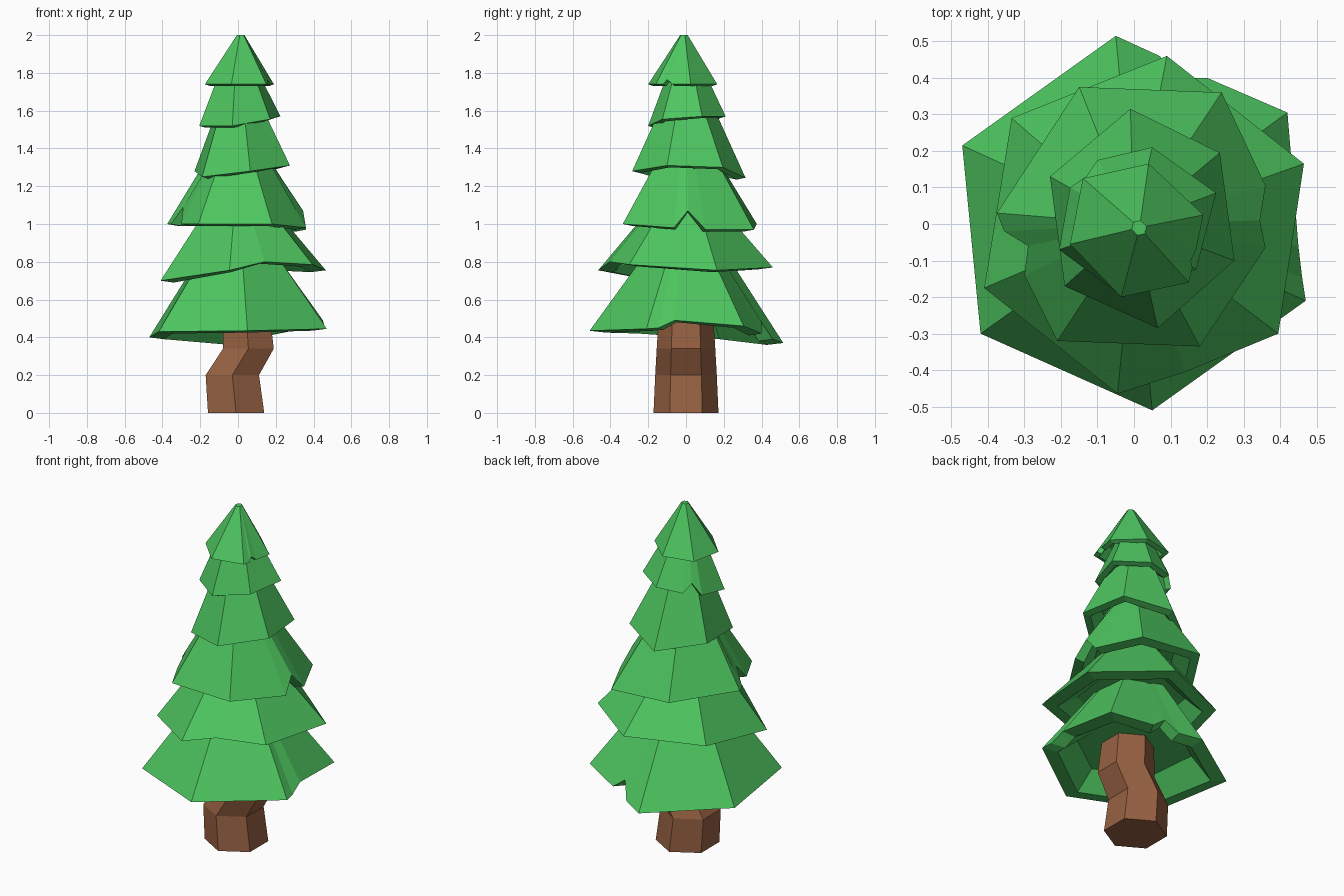
import bpy, bmesh
from math import cos, sin, radians


def material(name, rgb):
    m = bpy.data.materials.new(name)
    m.diffuse_color = (*rgb, 1)
    return m


GREEN = material("needles", (0.075, 0.56, 0.115))
BROWN = material("bark", (0.31, 0.12, 0.055))


def loft(name, rings, mat):
    """Skin equal-length rings, cap both ends."""
    bm = bmesh.new()
    loops = [[bm.verts.new(p) for p in ring] for ring in rings]
    n = len(loops[0])
    for a, b in zip(loops, loops[1:]):
        for i in range(n):
            j = (i + 1) % n
            bm.faces.new((a[i], a[j], b[j], b[i]))
    bm.faces.new(loops[0][::-1])
    bm.faces.new(loops[-1])
    bmesh.ops.recalc_face_normals(bm, faces=bm.faces[:])
    me = bpy.data.meshes.new(name)
    bm.to_mesh(me)
    bm.free()
    me.materials.append(mat)
    ob = bpy.data.objects.new(name, me)
    bpy.context.collection.objects.link(ob)


def tier(name, rim, top, k, lip, centre=(0.0, 0.0)):
    """Skirt with a recessed underside: rim points, top height, top/rim scale, lip width."""
    cx, cy = centre
    low = sum(p[2] for p in rim) / len(rim)

    def ring(s, z=None, dz=0.0):
        return [(cx + (x - cx) * s, cy + (y - cy) * s, (h if z is None else z) + dz)
                for x, y, h in rim]
    loft(name, [ring(k, top), ring(1), ring(1 - lip, dz=-0.01),
                ring(0.62, low + (top - low) * 0.2)], GREEN)


# bent hexagonal trunk
loft("trunk", [[(cx + r * cos(radians(30 + 60 * i)), r * sin(radians(30 + 60 * i)), z)
                for i in range(6)]
               for cx, r, z in [(-0.01, 0.172, 0), (-0.03, 0.163, 0.2),
                                (0.055, 0.155, 0.34), (0.04, 0.14, 0.58)]], BROWN)

# skirts of branches, bottom to top; three-point runs are torn notches
tier("branches_1", [(0.42, 0.305, 0.46), (0.20, 0.40, 0.42), (0.12, 0.40, 0.48),
                    (0.07, 0.46, 0.39), (-0.05, 0.515, 0.37), (-0.47, 0.215, 0.40),
                    (-0.42, -0.30, 0.43), (0.05, -0.51, 0.435), (0.47, -0.21, 0.445),
                    (0.46, -0.145, 0.45), (0.45, -0.06, 0.49)],
     0.90, 0.34, 0.17)
tier("branches_2", [(0.465, 0.165, 0.755), (0.09, 0.46, 0.77), (-0.335, 0.29, 0.76),
                    (-0.41, -0.175, 0.70), (-0.045, -0.465, 0.755), (0.14, -0.405, 0.80),
                    (0.395, -0.30, 0.785)],
     1.12, 0.34, 0.17)
tier("branches_3", [(0.36, 0.105, 0.97), (0.345, 0.01, 1.07), (0.36, -0.065, 0.98),
                    (0.18, -0.335, 1.0), (-0.21, -0.32, 1.0), (-0.30, -0.14, 1.0),
                    (-0.29, -0.06, 1.09), (-0.355, -0.02, 1.0), (-0.375, 0.03, 1.0),
                    (-0.15, 0.375, 1.0), (0.24, 0.36, 0.97)],
     1.40, 0.35, 0.15)
tier("branches_4", [(0.235, 0.195, 1.30), (-0.01, 0.315, 1.245), (-0.23, 0.13, 1.28),
                    (-0.19, -0.17, 1.25), (0.065, -0.285, 1.28), (0.275, -0.10, 1.31)],
     1.62, 0.46, 0.15)
tier("branches_5", [(0.225, 0.085, 1.57), (0.05, 0.21, 1.57), (-0.10, 0.175, 1.56),
                    (-0.13, 0.13, 1.61), (-0.175, 0.10, 1.54), (-0.205, -0.07, 1.52),
                    (-0.03, -0.20, 1.52), (0.17, -0.125, 1.555)],
     1.80, 0.48, 0.15)
tier("branches_6", [(0.19, 0.025, 1.74), (0.04, 0.165, 1.74), (-0.14, 0.125, 1.74),
                    (-0.175, -0.055, 1.74), (-0.035, -0.20, 1.74), (0.15, -0.16, 1.74),
                    (0.16, -0.12, 1.74), (0.155, -0.10, 1.765), (0.17, -0.07, 1.74)],
     2.0, 0.11, 0.15, (0.015, -0.01))
